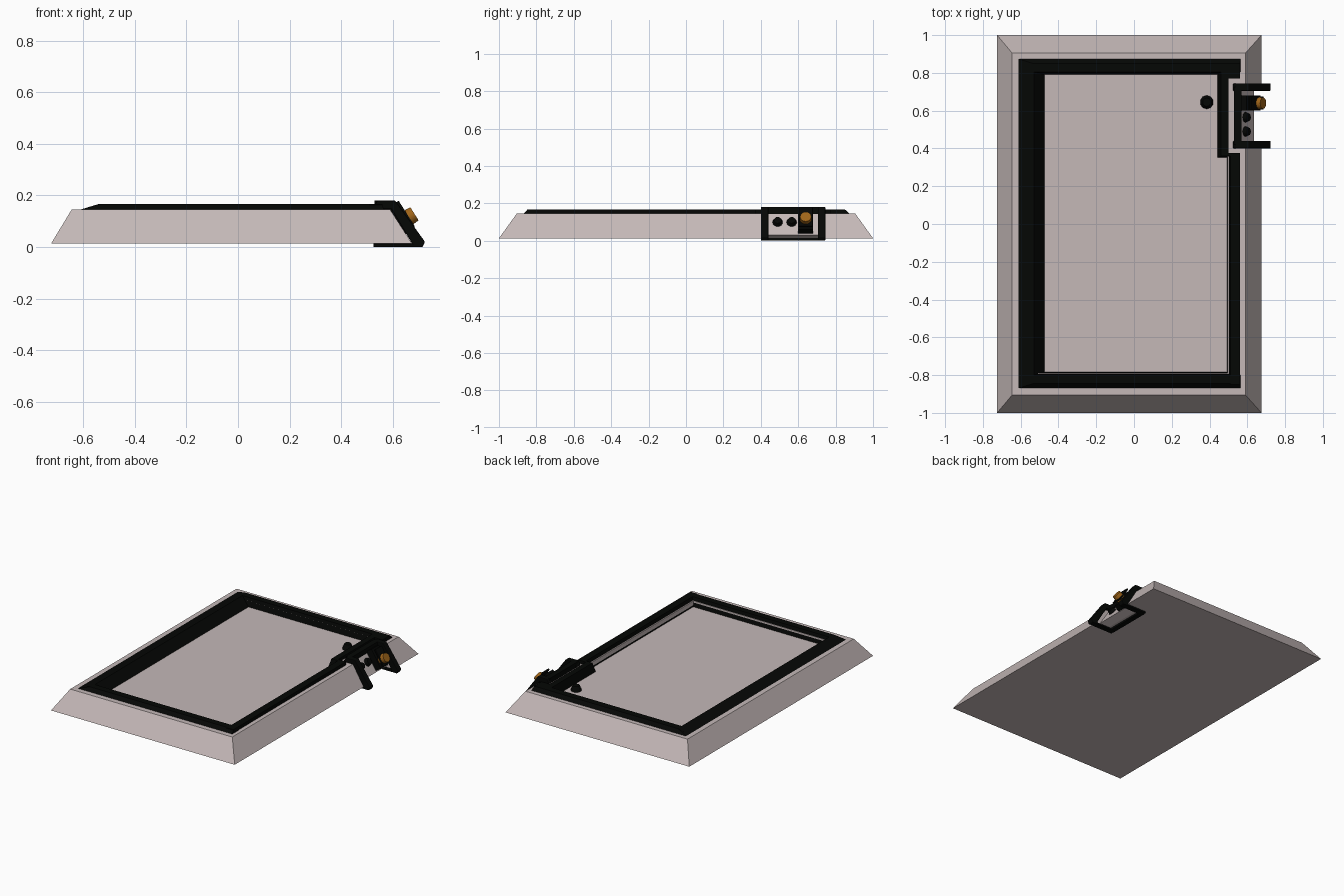
import bpy, bmesh, math
from mathutils import Matrix, Vector

if "Cube" in bpy.data.objects:
    bpy.data.objects.remove(bpy.data.objects["Cube"], do_unlink=True)


def material(name, rgb):
    m = bpy.data.materials.new(name)
    m.use_nodes = True
    m.diffuse_color = (*rgb, 1)
    m.node_tree.nodes["Principled BSDF"].inputs["Base Color"].default_value = (*rgb, 1)
    return m


GREY = material("warm grey", (0.555, 0.483, 0.478))
BLACK = material("black", (0.0015, 0.002, 0.0015))
ORANGE = material("orange", (0.35, 0.13, 0.01))

TILT = math.atan2(0.135, 0.085)  # lean of the sloped side walls


def finish(name, bm, mat):
    bmesh.ops.recalc_face_normals(bm, faces=bm.faces)
    me = bpy.data.meshes.new(name)
    bm.to_mesh(me)
    bm.free()
    ob = bpy.data.objects.new(name, me)
    bpy.context.collection.objects.link(ob)
    me.materials.append(mat)
    return ob


def frustum(name, low, high, z0, z1, mat):
    """Block between two rectangles given as (x0, x1, y0, y1)."""
    bm = bmesh.new()
    rings = []
    for (x0, x1, y0, y1), z in ((low, z0), (high, z1)):
        rings.append([bm.verts.new((x, y, z)) for x, y in
                      ((x0, y0), (x1, y0), (x1, y1), (x0, y1))])
    a, b = rings
    bm.faces.new(a[::-1])
    bm.faces.new(b)
    for i in range(4):
        j = (i + 1) % 4
        bm.faces.new((a[i], a[j], b[j], b[i]))
    return finish(name, bm, mat)


def box(name, rect, z0, z1, mat):
    return frustum(name, rect, rect, z0, z1, mat)


def side_profile(name, pts, y0, y1, mat):
    """Extrude an x-z outline along y."""
    bm = bmesh.new()
    face = bm.faces.new([bm.verts.new((x, y0, z)) for x, z in pts])
    new = bmesh.ops.extrude_face_region(bm, geom=[face])["geom"]
    bmesh.ops.translate(bm, vec=(0, y1 - y0, 0),
                        verts=[v for v in new if isinstance(v, bmesh.types.BMVert)])
    return finish(name, bm, mat)


def cut(target, cutter):
    cutter.hide_render = True
    mod = target.modifiers.new("cut", "BOOLEAN")
    mod.operation = "DIFFERENCE"
    mod.solver = "EXACT"
    mod.object = cutter
    bpy.context.view_layer.objects.active = target
    bpy.ops.object.modifier_apply(modifier=mod.name)
    bpy.data.objects.remove(cutter, do_unlink=True)


def soften(ob, width):
    mod = ob.modifiers.new("rounding", "BEVEL")
    mod.width = width
    mod.segments = 2


def place(loc, tilt):
    return Matrix.Translation(Vector(loc)) @ Matrix.Rotation(tilt, 4, "Y")


def knob(name, loc, r1, r2, depth, mat, tilt=TILT, sides=16):
    bm = bmesh.new()
    bmesh.ops.create_cone(bm, cap_ends=True, segments=sides, radius1=r1,
                          radius2=r2, depth=depth, matrix=place(loc, tilt))
    return finish(name, bm, mat)


def tilted_box(name, loc, size, mat):
    bm = bmesh.new()
    bmesh.ops.create_cube(bm, size=1, matrix=place(loc, TILT) @ Matrix.Diagonal((*size, 1)))
    return finish(name, bm, mat)


# Sloped slab with a sunken top and a side recess for the connector panel
FLOOR, RIM, TOP = 0.108, 0.144, 0.167
SUNK = FLOOR - 0.008  # border bars start just below the sunken floor
slab = frustum("slab", (-0.725, 0.675, -1, 1), (-0.645, 0.59, -0.905, 0.905),
               0.013, 0.145, GREY)
cut(slab, box("floor_cutter", (-0.55, 0.495, -0.79, 0.8), FLOOR, 0.3, GREY))
cut(slab, side_profile("recess_cutter", [(0.555, 0.2), (0.56, 0.145), (0.635, 0.03),
                                         (0.55, 0.005), (0.8, -0.05), (0.8, 0.2)],
                       0.42, 0.725, GREY))

# Black border: outer chamfer, ridge, and inner walls running down to the floor
side_profile("border_left", [(-0.615, SUNK), (-0.615, RIM), (-0.54, TOP), (-0.53, TOP),
                             (-0.475, FLOOR), (-0.475, SUNK)], -0.845, 0.85, BLACK)
frustum("border_front", (-0.615, 0.565, -0.87, -0.8), (-0.535, 0.56, -0.845, -0.8),
        RIM, TOP, BLACK)
frustum("border_front_wall", (-0.535, 0.54, -0.84, -0.78), (-0.535, 0.54, -0.84, -0.8),
        SUNK, TOP, BLACK)
frustum("border_back", (-0.615, 0.565, 0.805, 0.875), (-0.535, 0.56, 0.805, 0.85),
        RIM, TOP, BLACK)
frustum("border_back_wall", (-0.535, 0.49, 0.79, 0.845), (-0.535, 0.49, 0.805, 0.845),
        SUNK, TOP, BLACK)
box("border_back_end", (0.46, 0.562, 0.77, 0.85), RIM, TOP, BLACK)
frustum("border_right", (0.49, 0.565, -0.85, 0.375), (0.51, 0.56, -0.85, 0.375),
        SUNK, TOP, BLACK)
frustum("border_jog", (0.44, 0.5, 0.35, 0.83), (0.46, 0.5, 0.36, 0.83),
        SUNK, TOP, BLACK)
box("border_jog_link", (0.47, 0.53, 0.36, 0.375), SUNK, TOP, BLACK)

# Small button on the sunken floor
knob("top_button", (0.385, 0.645, 0.125), 0.036, 0.022, 0.035, BLACK, tilt=0, sides=10)

# Guard bracket: two clamping arms joined by top and bottom bars
ARM = [(0.525, 0.155), (0.54, 0.18), (0.61, 0.18), (0.725, 0.02), (0.715, 0),
       (0.525, 0), (0.525, 0.013), (0.675, 0.013), (0.595, 0.147), (0.525, 0.147)]
for label, y in (("front", 0.40), ("back", 0.705)):
    soften(side_profile("bracket_arm_" + label, ARM, y, y + 0.04, BLACK), 0.005)
box("bracket_top_bar", (0.53, 0.568, 0.42, 0.725), RIM, 0.18, BLACK)
box("bracket_bottom_bar", (0.525, 0.56, 0.42, 0.725), 0, 0.013, BLACK)

# Round sockets on the panel
for label, y in (("front", 0.49), ("middle", 0.565)):
    knob("socket_" + label, (0.597, y, 0.103), 0.029, 0.02, 0.026, BLACK)

# Plug housing with a flange and an orange cap
tilted_box("plug_housing", (0.609, 0.64, 0.104), (0.135, 0.08, 0.056), BLACK)
tilted_box("plug_flange", (0.65, 0.64, 0.127), (0.118, 0.07, 0.01), BLACK)
cap = knob("plug_cap", (0.665, 0.64, 0.117), 0.033, 0.03, 0.045, ORANGE, sides=20)
bpy.ops.object.select_all(action="DESELECT")
cap.select_set(True)
bpy.context.view_layer.objects.active = cap
bpy.ops.object.shade_smooth_by_angle()
